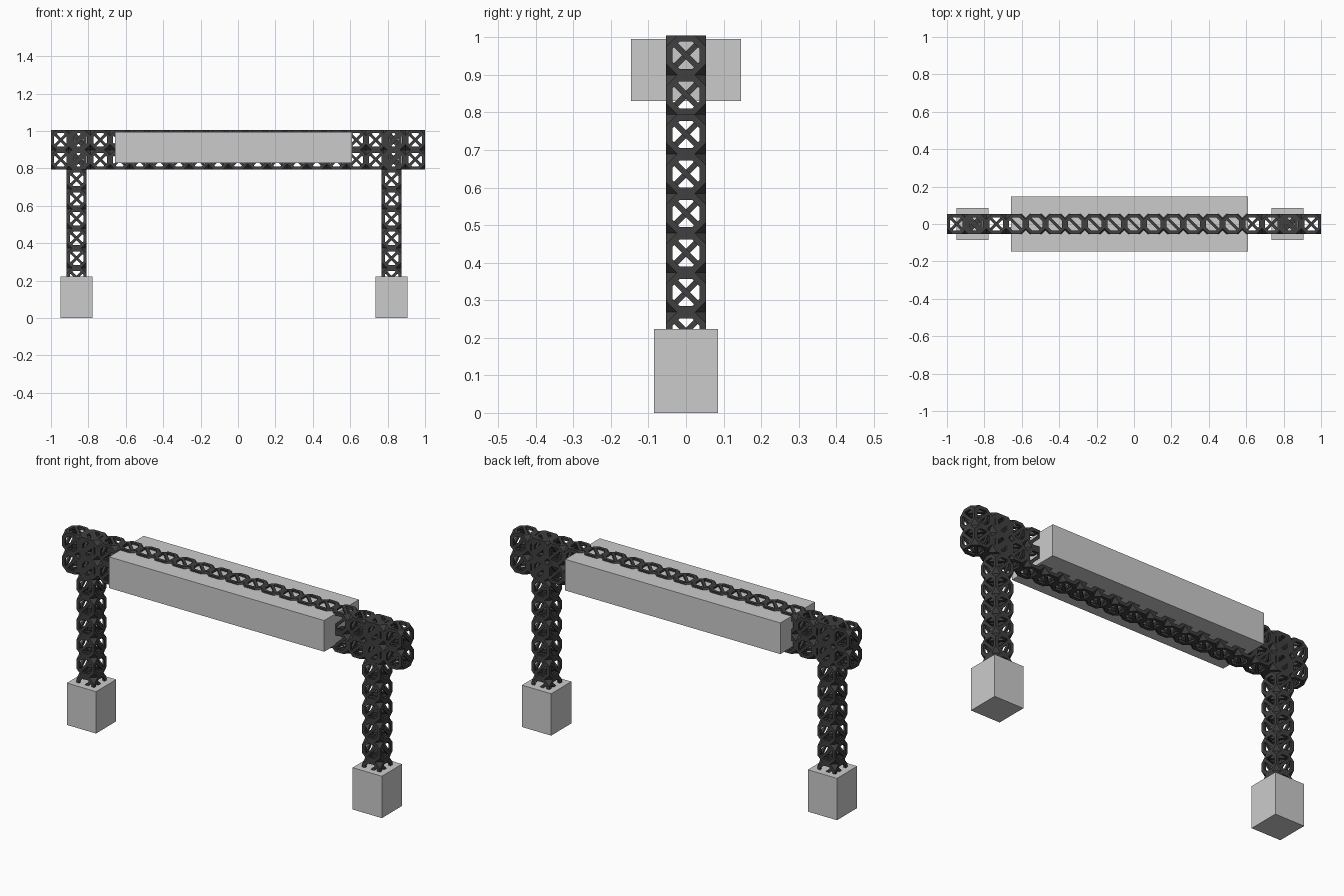
import bpy, bmesh
from mathutils import Vector

if "Cube" in bpy.data.objects:
    bpy.data.objects.remove(bpy.data.objects["Cube"])

P = 2 / 19            # lattice cell size
TOP = 1.005

dark = bpy.data.materials.new("dark_lattice")
dark.diffuse_color = (0.05, 0.05, 0.05, 1)
dark.use_nodes = True
dark.node_tree.nodes["Principled BSDF"].inputs["Base Color"].default_value = dark.diffuse_color


def lattice_cell():
    """Corner-cut cube, each face an octagonal frame with one diagonal brace."""
    bm = bmesh.new()
    bmesh.ops.create_cube(bm, size=P)
    bmesh.ops.bevel(bm, geom=bm.verts[:], offset=0.029, segments=1, affect='VERTICES')
    panels = [f for f in bm.faces if len(f.verts) == 8]
    bmesh.ops.inset_individual(bm, faces=panels, thickness=0.018)
    for f in panels:
        c, n = f.calc_center_median(), f.normal.copy()
        # brace runs between the two opposite cut corners with negative sign product
        ends = []
        for e in f.edges:
            m = (e.verts[0].co + e.verts[1].co) / 2
            d = m - c
            if sum(abs(k) > 0.01 for k in d) == 2 and m.x * m.y * m.z < 0:
                ends.append(m)
        a, b = ends
        side = n.cross((b - a).normalized()) * 0.0075
        q = bm.faces.new([bm.verts.new(v) for v in (a - side, b - side, b + side, a + side)])
        q.normal_update()
        if q.normal.dot(n) < 0:
            q.normal_flip()
    bmesh.ops.delete(bm, geom=panels, context='FACES_ONLY')
    me = bpy.data.meshes.new("lattice_cell")
    bm.to_mesh(me)
    bm.free()
    me.materials.append(dark)
    return me


def lattice(name, mesh, loc, nx, nz):
    ob = bpy.data.objects.new(name, mesh)
    bpy.context.collection.objects.link(ob)
    ob.location = loc
    s = ob.modifiers.new("thickness", 'SOLIDIFY')
    s.thickness, s.offset = 0.012, -1
    for count, step in ((nx, (P, 0, 0)), (nz, (0, 0, -P))):
        arr = ob.modifiers.new("repeat", 'ARRAY')
        arr.count = count
        arr.use_relative_offset = False
        arr.use_constant_offset = True
        arr.constant_offset_displace = step


def box(name, lo, hi):
    lo, hi = Vector(lo), Vector(hi)
    bpy.ops.mesh.primitive_cube_add(size=1, location=(lo + hi) / 2)
    ob = bpy.context.object
    ob.name = name
    ob.scale = hi - lo
    bpy.ops.object.transform_apply(location=False, rotation=False, scale=True)


cell = lattice_cell()
zc = TOP - P / 2

# Horizontal beam, two cells high
lattice("beam", cell, (-1 + P / 2, 0, zc), 19, 2)

# Legs run through the beam down into the feet
for side, x in (("left", -0.863), ("right", 0.821)):
    lattice(side + "_leg", cell, (x, 0, zc), 1, 8)
    box(side + "_foot", (x - 0.086, -0.085, 0), (x + 0.086, 0.085, 0.223))

# Solid block around the middle of the beam
box("beam_block", (-0.658, -0.146, 0.83), (0.61, 0.146, 0.996))
